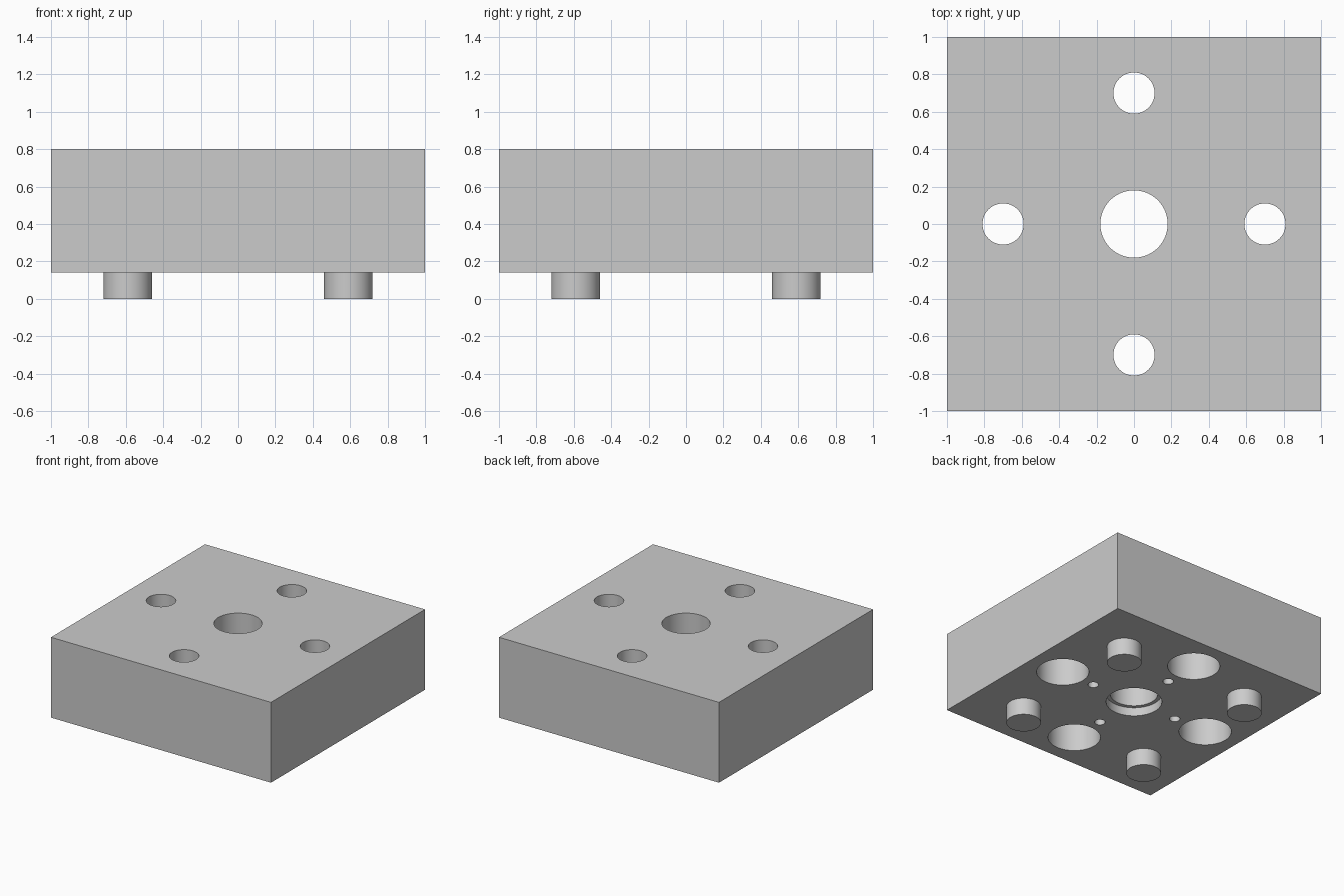
import bpy
from math import radians

cube = bpy.data.objects.get("Cube")
if cube:
    bpy.data.objects.remove(cube, do_unlink=True)

BOTTOM, TOP = 0.14, 0.80
SIDES = 96

grey = bpy.data.materials.new("plain_grey")
grey.use_nodes = True
color = (0.6, 0.6, 0.6, 1)
grey.diffuse_color = color
grey.node_tree.nodes["Principled BSDF"].inputs["Base Color"].default_value = color


def cylinder(name, x, y, radius, z0, z1):
    bpy.ops.mesh.primitive_cylinder_add(
        vertices=SIDES, radius=radius, depth=z1 - z0, location=(x, y, (z0 + z1) / 2))
    obj = bpy.context.object
    obj.name = name
    return obj


def drill(x, y, radius, z0, z1):
    """Cut a round hole into the block and discard the cutter."""
    cutter = cylinder("hole_cutter", x, y, radius, z0, z1)
    cutter.hide_render = True
    mod = block.modifiers.new("hole", "BOOLEAN")
    mod.operation = "DIFFERENCE"
    mod.solver = "EXACT"
    mod.object = cutter
    bpy.context.view_layer.objects.active = block
    bpy.ops.object.modifier_apply(modifier=mod.name)
    bpy.data.objects.remove(cutter, do_unlink=True)


def finish(obj):
    obj.data.materials.clear()
    obj.data.materials.append(grey)
    bpy.ops.object.select_all(action="DESELECT")
    obj.select_set(True)
    bpy.context.view_layer.objects.active = obj
    bpy.ops.object.shade_smooth_by_angle(angle=radians(30))


# Square block
bpy.ops.mesh.primitive_cube_add(size=1, location=(0, 0, (BOTTOM + TOP) / 2))
block = bpy.context.object
block.name = "block"
block.scale = (2, 2, TOP - BOTTOM)
bpy.ops.object.transform_apply(location=True, rotation=False, scale=True)

# Central bore with a shallow recess underneath
drill(0, 0, 0.18, 0, 1)
drill(0, 0, 0.21, 0, BOTTOM + 0.07)

# Counterbored bolt holes and small blind holes along the axes
for dx, dy in ((1, 0), (-1, 0), (0, 1), (0, -1)):
    drill(0.7 * dx, 0.7 * dy, 0.11, 0, 1)
    drill(0.7 * dx, 0.7 * dy, 0.197, 0, BOTTOM + 0.36)
    drill(0.4 * dx, 0.4 * dy, 0.04, 0, BOTTOM + 0.27)
finish(block)

# Round feet near the corners
for side, sx in (("left", 1), ("right", -1)):
    for end, sy in (("front", -1), ("back", 1)):
        finish(cylinder(f"{end}_{side}_foot", 0.59 * sx, 0.59 * sy, 0.13, 0, BOTTOM))
